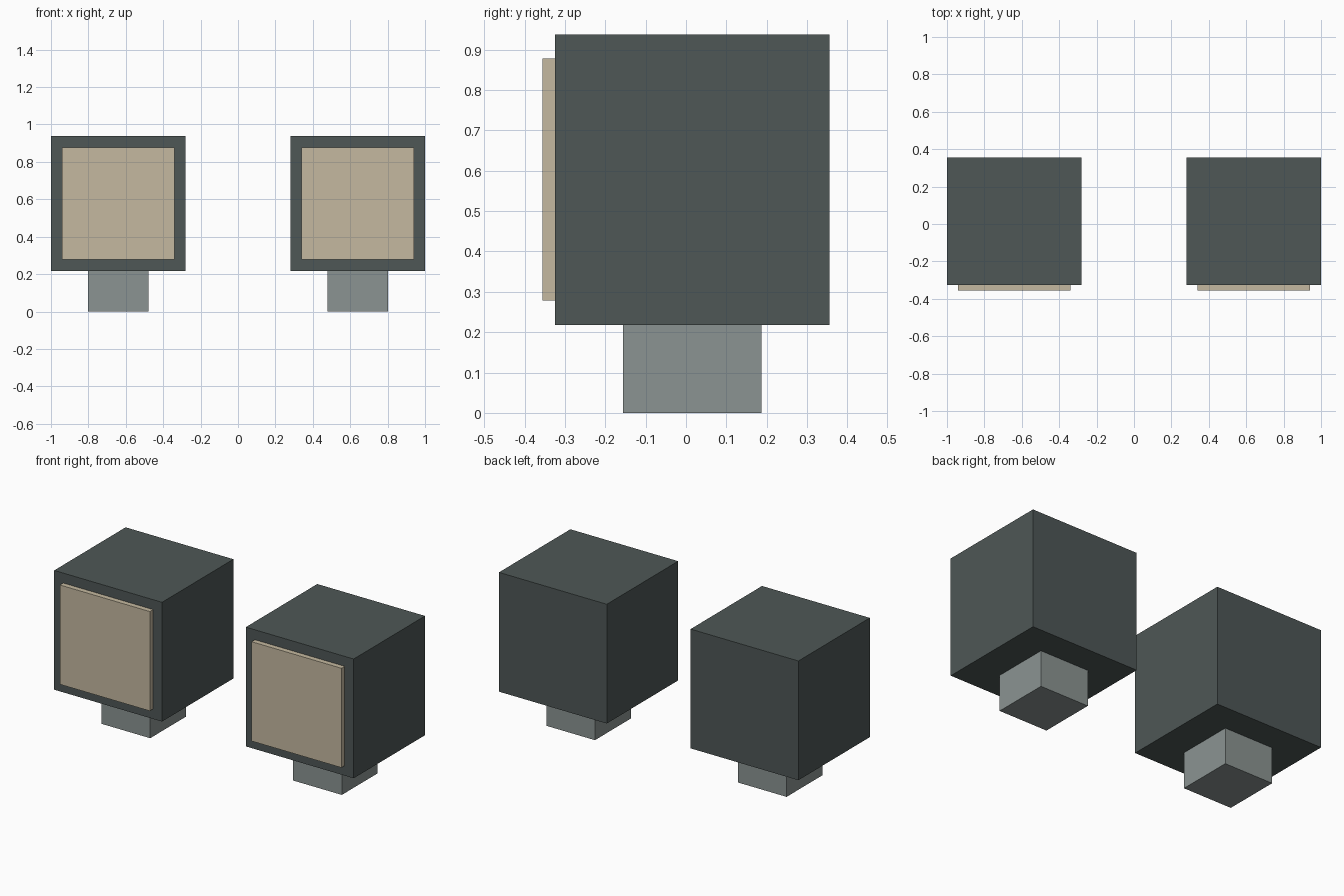
import bpy

cube = bpy.data.objects.get("Cube")
if cube:
    bpy.data.objects.remove(cube, do_unlink=True)


def srgb(r, g, b):
    """Convert 0-255 display values to a linear colour."""
    lin = [c / 12.92 if c <= 0.04045 else ((c + 0.055) / 1.055) ** 2.4
           for c in (r / 255, g / 255, b / 255)]
    return (*lin, 1.0)


def material(name, colour):
    mat = bpy.data.materials.new(name)
    mat.use_nodes = True
    mat.diffuse_color = colour
    bsdf = next(n for n in mat.node_tree.nodes if n.type == 'BSDF_PRINCIPLED')
    bsdf.inputs["Base Color"].default_value = colour
    return mat


def box(name, centre, size, mat):
    bpy.ops.mesh.primitive_cube_add(size=1, location=centre)
    obj = bpy.context.object
    obj.name = name
    obj.scale = size
    bpy.ops.object.transform_apply(location=False, rotation=False, scale=True)
    obj.data.materials.append(mat)
    return obj


dark = material("dark slate", srgb(78, 87, 86))
grey = material("mid grey", srgb(139, 148, 146))
tan = material("warm tan", srgb(197, 185, 160))

# Two matching lamps, one on each side
for side, sign in (("left", 1), ("right", -1)):
    x = sign * 0.64
    # Housing
    box(f"{side}_housing", (x, 0.0155, 0.578), (0.72, 0.681, 0.72), dark)
    # Raised lens on the front face
    box(f"{side}_lens", (x, -0.3405, 0.578), (0.6, 0.031, 0.6), tan)
    # Mounting foot
    box(f"{side}_foot", (x, 0.0155, 0.109), (0.325, 0.342, 0.218), grey)
